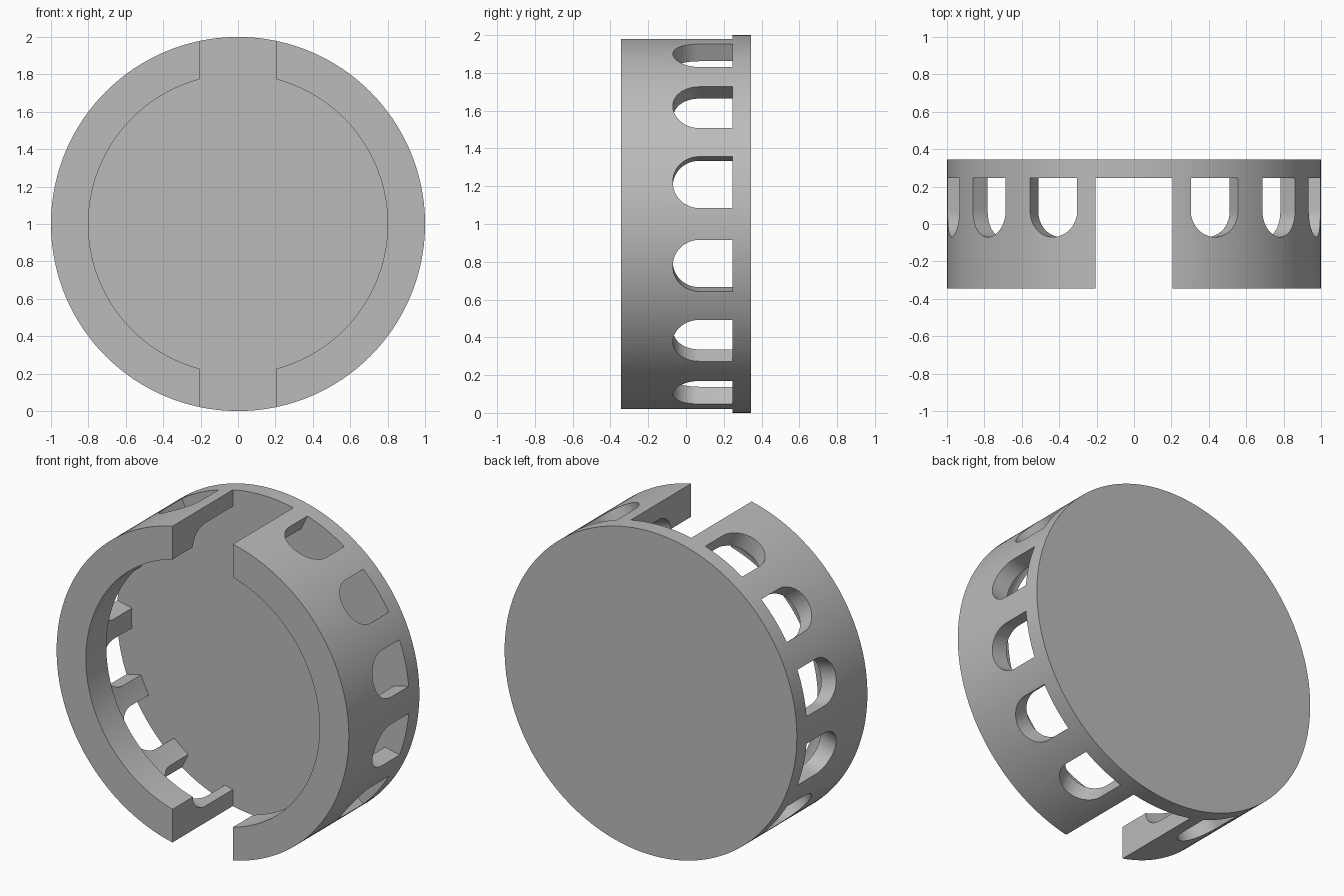
import bpy, bmesh, math
from mathutils import Matrix, Vector

cube = bpy.data.objects.get("Cube")
if cube:
    bpy.data.objects.remove(cube)

BACK, SEAT, FRONT = 0.345, 0.245, -0.345   # depth of back plate, its inner face, front lip
SLOT = 0.207                               # half width of top and bottom slots
ARCH = 0.14                                # half width of the arched windows
CENTRE = Matrix.Translation((0, 0, 1))

grey = bpy.data.materials.new("plain_grey")
grey.use_nodes = True
grey.diffuse_color = (0.5, 0.5, 0.5, 1)
grey.node_tree.nodes["Principled BSDF"].inputs["Base Color"].default_value = (0.5, 0.5, 0.5, 1)


def make_object(name, bm):
    bmesh.ops.recalc_face_normals(bm, faces=bm.faces)
    mesh = bpy.data.meshes.new(name)
    bm.to_mesh(mesh)
    bm.free()
    mesh.materials.append(grey)
    obj = bpy.data.objects.new(name, mesh)
    bpy.context.collection.objects.link(obj)
    return obj


def activate(obj):
    bpy.ops.object.select_all(action='DESELECT')
    obj.select_set(True)
    bpy.context.view_layer.objects.active = obj


def lathe(name, profile, steps=168):
    """Revolve a closed (radius, depth) profile around the depth axis."""
    bm = bmesh.new()
    rings = []
    for i in range(steps):
        a = math.tau * i / steps
        rings.append([bm.verts.new((r * math.cos(a), y, 1 + r * math.sin(a))) for r, y in profile])
    n = len(profile)
    for i in range(steps):
        a, b = rings[i], rings[(i + 1) % steps]
        for j in range(n):
            k = (j + 1) % n
            bm.faces.new((a[j], a[k], b[k], b[j]))
    return make_object(name, bm)


def cut(target, cutter):
    mod = target.modifiers.new("cut", 'BOOLEAN')
    mod.operation = 'DIFFERENCE'
    mod.solver = 'EXACT'
    mod.object = cutter
    cutter.hide_render = True
    activate(target)
    bpy.ops.object.modifier_apply(modifier=mod.name)
    bpy.data.objects.remove(cutter)


# Back plate
bm = bmesh.new()
bmesh.ops.create_cone(bm, cap_ends=True, segments=168, radius1=1, radius2=1, depth=BACK - SEAT,
                      matrix=CENTRE @ Matrix.Translation((0, (BACK + SEAT) / 2, 0))
                      @ Matrix.Rotation(math.pi / 2, 4, 'X'))
back_plate = make_object("back_plate", bm)

# Wall: thick front lip blending through a fillet into a thin rear wall
fillet = [(0.8 + 0.1 * math.sin(t), -0.025 - 0.12 * math.cos(t))
          for t in (math.pi / 2 * i / 10 for i in range(11))]
wall = lathe("slotted_wall", [(1, SEAT), (1, FRONT), (0.8, FRONT)] + fillet + [(0.9, SEAT)])

# Slot through top and bottom
bm = bmesh.new()
bmesh.ops.create_cube(bm, size=2, matrix=CENTRE @ Matrix.Diagonal((SLOT, 1, 1.5, 1)))
cut(wall, make_object("slot_cutter", bm))

# Arched windows at fourteenths of the circle, skipping the slots
outline = [(ARCH, 0.4), (-ARCH, 0.4)]
outline += [(-ARCH * math.cos(t), 0.07 - ARCH * math.sin(t))
            for t in (math.pi * i / 24 for i in range(25))]
bm = bmesh.new()
for k in range(14):
    if k % 7 == 3:
        continue
    turn = CENTRE @ Matrix.Rotation(-math.tau * (k + 0.5) / 14, 4, 'Y')
    inner, outer = ([bm.verts.new(turn @ Vector((r, y, t))) for t, y in outline] for r in (0.7, 1.2))
    bm.faces.new(inner)
    bm.faces.new(outer)
    for j in range(len(outline)):
        i = j - 1
        bm.faces.new((inner[i], inner[j], outer[j], outer[i]))
cut(wall, make_object("window_cutter", bm))

for obj in (back_plate, wall):
    activate(obj)
    bpy.ops.object.shade_smooth_by_angle(angle=math.radians(30))
